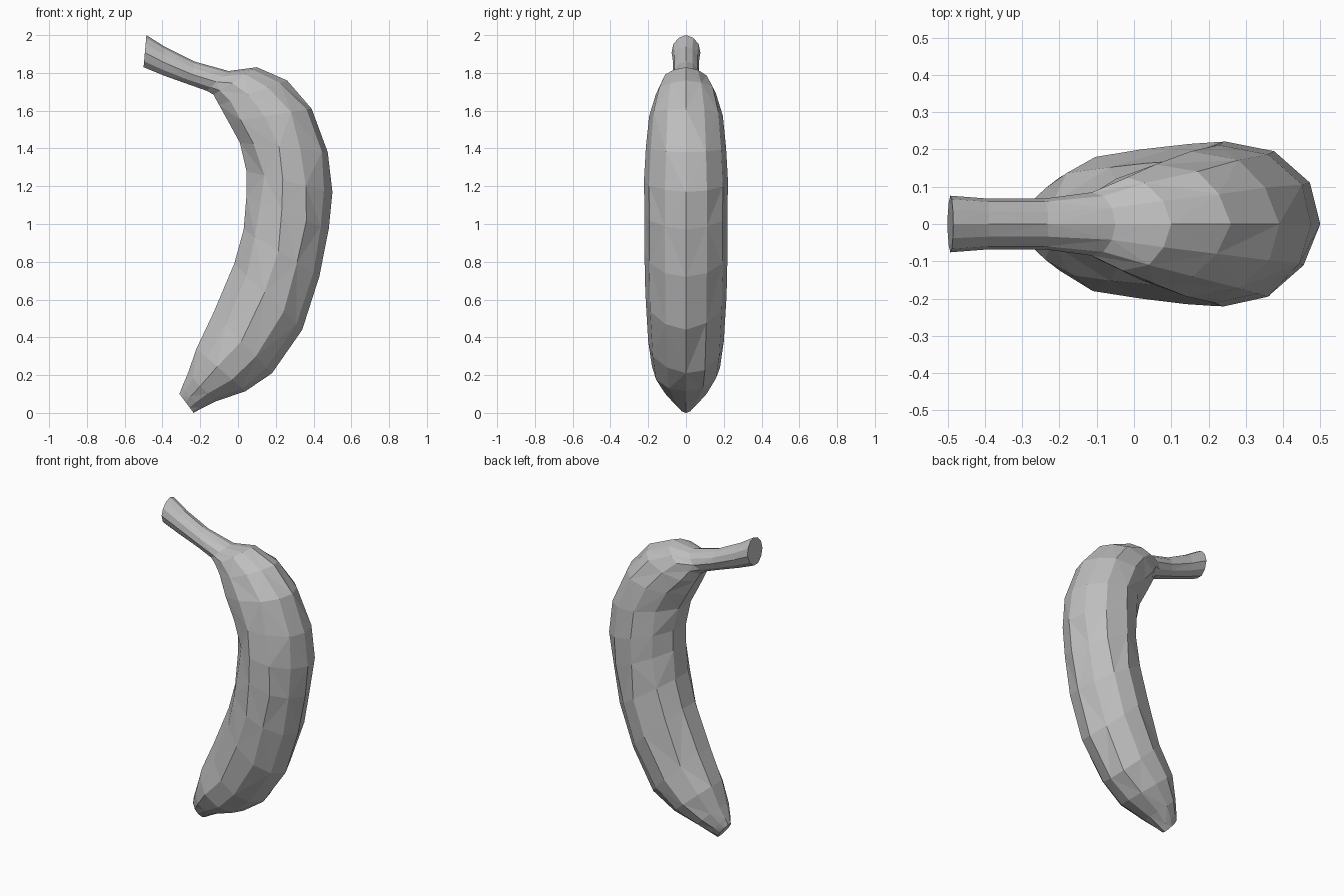
import bpy, bmesh, random
from mathutils import Vector

cube = bpy.data.objects.get("Cube")
if cube:
    bpy.data.objects.remove(cube)
random.seed(4)

grey = bpy.data.materials.new("plain_grey")
grey.use_nodes = True
colour = (0.52, 0.52, 0.52, 1)
grey.diffuse_color = colour
grey.node_tree.nodes["Principled BSDF"].inputs["Base Color"].default_value = colour

# Rings from blossom tip to stem end: inner x, z, outer x, z, half width
rings = [
    (-.31, .10, -.235, 0, .045),
    (-.295, .14, -.20, .02, .075),
    (-.265, .21, -.12, .06, .125),
    (-.22, .34, .04, .115, .18),
    (-.13, .53, .18, .21, .20),
    (-.02, .79, .34, .44, .215),
    (.03, .97, .43, .72, .22),
    (.045, 1.15, .48, .97, .22),
    (.045, 1.28, .50, 1.17, .222),
    (.01, 1.43, .475, 1.38, .212),
    (-.05, 1.54, .39, 1.61, .195),
    (-.10, 1.63, .26, 1.76, .16),
    (-.13, 1.685, .10, 1.83, .125),
    (-.165, 1.705, -.05, 1.81, .085),
    (-.25, 1.735, -.23, 1.86, .068),
    (-.39, 1.785, -.39, 1.94, .068),
    (-.50, 1.83, -.485, 2, .076),
]

# Cross-section: distance from inner to outer edge, share of half width
half = [(0, .3), (.18, .76), (.45, 1), (.72, .88), (.92, .5)]
section = half + [(1, 0)] + [(t, -w) for t, w in reversed(half)]
count = len(section)

# Loft the peel through the rings with slightly uneven facets
bm = bmesh.new()
loops = []
for i, (ix, iz, ox, oz, width) in enumerate(rings):
    inner, outer = Vector((ix, 0, iz)), Vector((ox, 0, oz))
    wobble = .035 if 2 < i < len(rings) - 4 else 0
    loop = []
    for t, w in section:
        if 0 < t < 1:
            t += random.uniform(-wobble, wobble)
        point = inner.lerp(outer, t)
        point.y = -w * width
        loop.append(bm.verts.new(point))
    loops.append(loop)

for i, (low, high) in enumerate(zip(loops, loops[1:])):
    for j in range(count):
        k = (j + 1) % count
        a, b, c, d = low[j], low[k], high[k], high[j]
        if (i + j) % 2:
            bm.faces.new((a, b, c))
            bm.faces.new((a, c, d))
        else:
            bm.faces.new((a, b, d))
            bm.faces.new((b, c, d))

# Close the blossom tip and the cut stem
bm.faces.new(loops[0])
bm.faces.new(loops[-1])
bmesh.ops.recalc_face_normals(bm, faces=bm.faces)

mesh = bpy.data.meshes.new("banana")
bm.to_mesh(mesh)
bm.free()
mesh.materials.append(grey)
banana = bpy.data.objects.new("banana", mesh)
bpy.context.collection.objects.link(banana)
